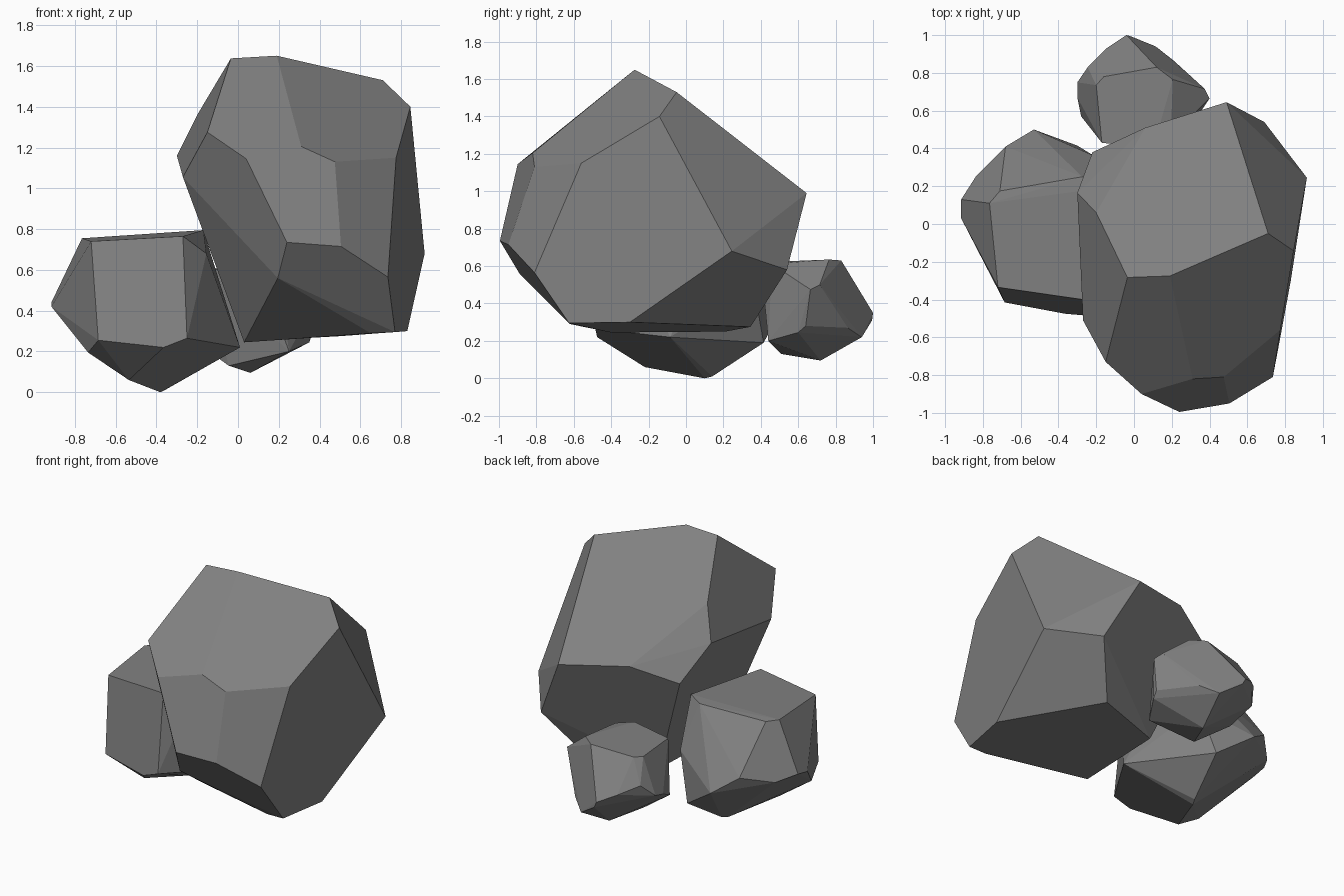
import bpy, bmesh, math

stone = bpy.data.materials.new("stone grey")
stone.diffuse_color = (0.22, 0.22, 0.22, 1)


def boulder(name, corners):
    """Flat-faceted rock: convex hull of its corners, near-flat facets merged."""
    bm = bmesh.new()
    for c in corners:
        bm.verts.new(c)
    res = bmesh.ops.convex_hull(bm, input=bm.verts[:])
    loose = [v for v in bm.verts if not v.link_faces]
    bmesh.ops.delete(bm, geom=loose, context='VERTS')
    bmesh.ops.dissolve_limit(bm, angle_limit=math.radians(4),
                             verts=bm.verts[:], edges=bm.edges[:])
    bmesh.ops.recalc_face_normals(bm, faces=bm.faces[:])
    me = bpy.data.meshes.new(name)
    bm.to_mesh(me)
    bm.free()
    me.materials.append(stone)
    ob = bpy.data.objects.new(name, me)
    bpy.context.collection.objects.link(ob)
    return ob


# Large leaning boulder: crown, right side, front, left side, back, underside
boulder("large_boulder", [
    (-.035, -.283, 1.637), (.19, -.275, 1.65), (.71, -.05, 1.53), (.845, -.142, 1.40),
    (.775, -.56, 1.15), (.915, .245, .68), (.83, -.30, .30), (.77, -.625, .295), (.735, -.81, .565),
    (.505, -.95, .715), (.24, -.995, .735), (.475, -.81, 1.13), (.31, -.82, 1.205),
    (.04, -.90, 1.145), (.195, -.89, .56), (.65, -.62, .29),
    (-.15, -.73, 1.275), (-.30, .165, 1.16), (-.27, -.51, 1.055), (-.20, .06, 1.36),
    (.49, .645, .99), (.54, .61, .90), (.69, .54, .58), (.06, .51, 1.04), (-.22, .38, .95),
    (.03, -.40, .245), (.50, .345, .275), (.05, .21, .25)])

# Medium rock on the left: top, left side, front, back, underside
boulder("medium_rock", [
    (-.72, -.335, .74), (-.27, -.40, .765), (-.765, .11, .755), (-.71, .175, .752),
    (-.275, .25, .784), (-.17, .19, .795),
    (-.915, .03, .42), (-.915, .13, .44), (-.835, .255, .41), (-.735, -.27, .195),
    (-.685, -.415, .255), (-.365, -.475, .22), (-.25, -.485, .265), (-.155, -.30, .68),
    (-.68, .41, .457), (-.53, .50, .35), (-.30, .415, .19), (-.21, .36, .50),
    (-.535, -.22, .06), (-.38, .10, 0), (-.36, .14, .01), (.01, -.085, .22)])

# Small rock at the back: top, right side, back, left side, underside
boulder("small_rock", [
    (.12, .83, .63), (.205, .765, .635), (-.16, .78, .60), (-.20, .735, .597),
    (-.17, .43, .595), (.195, .46, .61), (.10, .40, .62),
    (.375, .715, .50), (.40, .665, .475), (.36, .64, .28), (.35, .60, .245),
    (.21, .865, .27), (.115, .94, .22), (-.04, 1.0, .35), (-.02, .995, .31),
    (-.145, .93, .40), (-.245, .83, .45), (-.30, .75, .37), (-.30, .67, .35), (-.28, .57, .30),
    (.06, .72, .095), (-.045, .51, .13), (.25, .44, .20)])
